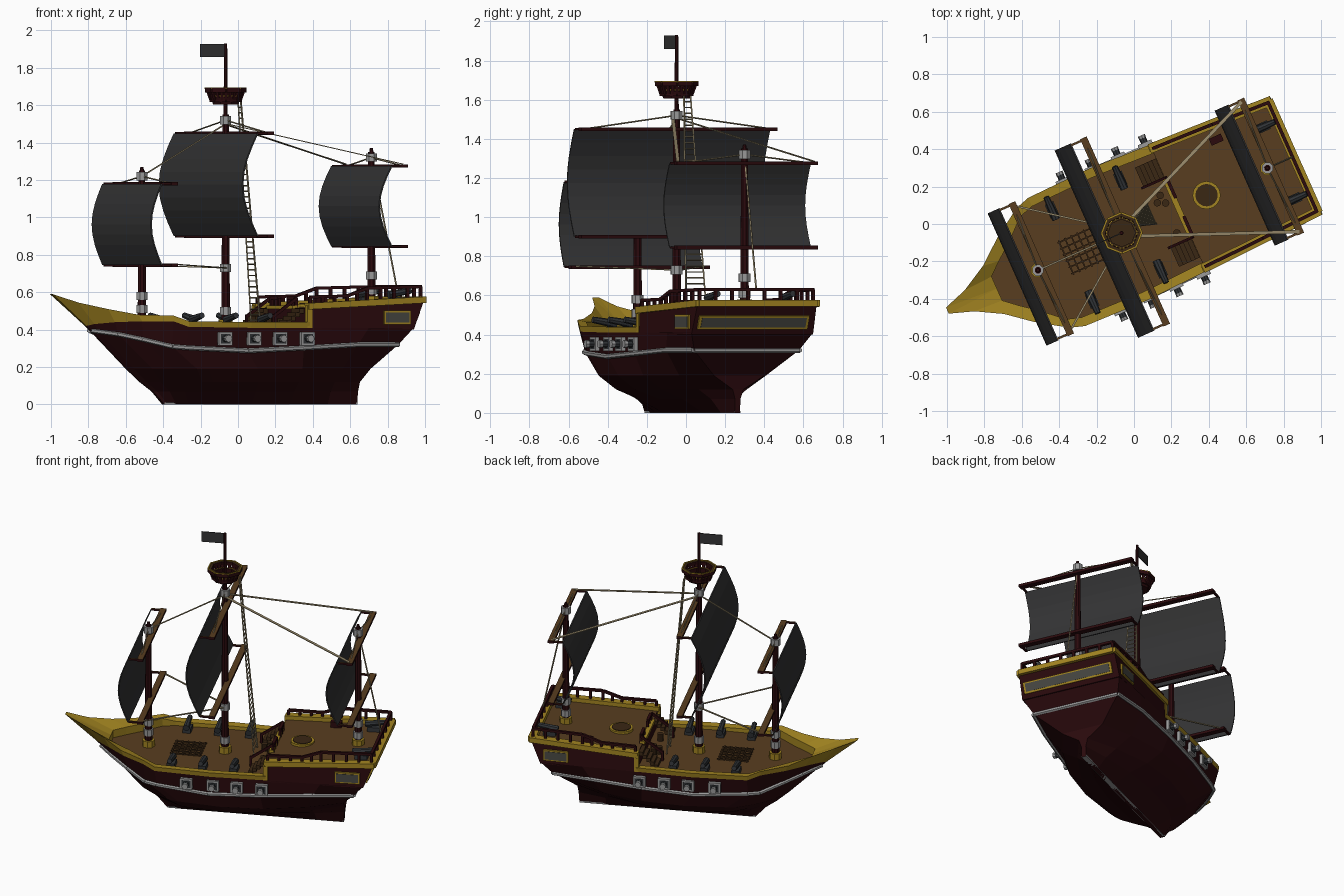
import bpy, bmesh, math
from mathutils import Vector as V, Matrix

cube = bpy.data.objects.get("Cube")
if cube:
    bpy.data.objects.remove(cube)

# The ship is built along x (bow at -x), then turned in plan
PLACE = Matrix.Translation((.007, -.0155, 0)) @ Matrix.Rotation(math.radians(24), 4, 'Z')
SIDES = (1, -1)


def material(name, r, g, b):
    m = bpy.data.materials.new(name)
    m.use_nodes = True
    m.diffuse_color = (r, g, b, 1)
    m.node_tree.nodes["Principled BSDF"].inputs["Base Color"].default_value = (r, g, b, 1)
    return m


RED = material("dark_red_wood", .024, .003, .004)
GOLD = material("gold_trim", .36, .23, .015)
DECK = material("deck_brown", .098, .047, .014)
BROWN = material("dark_brown", .042, .02, .007)
SAIL = material("charcoal_cloth", .034, .034, .035)
IRON = material("gun_iron", .03, .034, .038)
GREY = material("light_grey", .32, .32, .32)
ROPE = material("tan_rope", .32, .26, .15)
GLASS = material("window_grey", .065, .065, .055)


def finish(name, bm, *mats, rule=None):
    bmesh.ops.recalc_face_normals(bm, faces=bm.faces)
    if rule:
        for f in bm.faces:
            f.material_index = rule(f)
    mesh = bpy.data.meshes.new(name)
    bm.to_mesh(mesh)
    bm.free()
    for m in mats:
        mesh.materials.append(m)
    ob = bpy.data.objects.new(name, mesh)
    ob.matrix_world = PLACE
    bpy.context.collection.objects.link(ob)


def top_face(f):
    return int(f.normal.z > .9)


def beam(bm, a, b, wide, high, up=(0, 0, 1)):
    """Rectangular bar from a to b."""
    a, b = V(a), V(b)
    d = (b - a).normalized()
    side = V(up).cross(d).normalized()
    rot = Matrix((d, side, d.cross(side))).transposed().to_4x4()
    size = Matrix.Diagonal(((b - a).length, wide, high, 1))
    bmesh.ops.create_cube(bm, size=1, matrix=Matrix.Translation((a + b) / 2) @ rot @ size)


def rod(bm, a, b, r, r2=None, n=8):
    """Round bar or cone from a to b."""
    a, b = V(a), V(b)
    rot = (b - a).to_track_quat('Z', 'Y').to_matrix().to_4x4()
    bmesh.ops.create_cone(bm, cap_ends=True, segments=n, radius1=r, radius2=r if r2 is None else r2,
                          depth=(b - a).length, matrix=Matrix.Translation((a + b) / 2) @ rot)


def loft(bm, rows):
    """Skin neighbouring rows of points."""
    vs = [[bm.verts.new(p) for p in row] for row in rows]
    for r, s in zip(vs, vs[1:]):
        for i in range(len(r) - 1):
            bm.faces.new((r[i], r[i + 1], s[i + 1], s[i]))
    return vs


def interp(x, xs, ys):
    for i in range(len(xs) - 1):
        if x <= xs[i + 1]:
            return ys[i] + (ys[i + 1] - ys[i]) * (x - xs[i]) / (xs[i + 1] - xs[i])
    return ys[-1]


def flip(p):
    return (p[0], -p[1], p[2])


# Hull: keel, bilge, wale and sheer lines lofted from bow to stern
SHEER = [(-.9, .01, .42), (-.87, .05, .43), (-.79, .14, .44), (-.68, .25, .445), (-.54, .345, .445),
         (-.46, .37, .415), (-.1, .38, .41), (.25, .365, .41), (.6, .355, .41), (.87, .34, .41)]
KEYS = [0, .08, .2, .35, .55, .75, .9, 1]
LEVELS = [(-.445, .683, [.015] * 8, [0] * 8),
          (-.51, .688, [.01, .08, .13, .15, .14, .1, .05, .015], [.07] * 8),
          (-.58, .693, [.01, .12, .23, .27, .26, .2, .1, .03], [.12] * 8),
          (-.66, .705, [.01, .19, .3, .34, .345, .3, .21, .14], [.19] * 8),
          (-.87, .8, [.015, .16, .31, .37, .37, .36, .325, .293],
           [.395, .37, .31, .29, .285, .32, .32, .32])]
lines = []
for u0, u1, widths, heights in LEVELS:
    ts = [(p[0] + .9) / 1.77 for p in SHEER]
    lines.append([(u0 + (u1 - u0) * t, interp(t, KEYS, widths), interp(t, KEYS, heights)) for t in ts])
wale_line = lines[-1]
lines.append(SHEER)
bm = bmesh.new()
loft(bm, [[flip(p) for p in line] for line in reversed(lines)] + lines)
for end in (0, -1):
    loft(bm, [[line[end], flip(line[end])] for line in lines])
bmesh.ops.remove_doubles(bm, verts=bm.verts, dist=.0005)
finish("hull", bm, RED)

# Grey wale around the sides and across the stern
bm = bmesh.new()
for s in SIDES:
    pts = [(x, s * (y + .004), z) for x, y, z in wale_line]
    for a, b in zip(pts, pts[1:]):
        rod(bm, a, b, .013, n=6)
rod(bm, wale_line[-1], flip(wale_line[-1]), .013, n=6)
finish("wale", bm, GREY)
bm = bmesh.new()
beam(bm, (-.445, 0, .005), (.683, 0, .005), .034, .01)
finish("keel_strip", bm, GREY)

# Gold bulwark that sweeps up into the beak, with the main deck inside
CREST = [(-1.1, .018, .59), (-.97, .062, .545), (-.83, .14, .51), (-.7, .245, .48)]
CREST += [(x, y + .005, z + .03) for x, y, z in SHEER[4:8]]
INNER = [(-.81, 0), (-.81, .07), (-.74, .13), (-.65, .2)] + [(x, y - .045) for x, y, z in SHEER[4:8]]
inner_top = [(x, y, min(c[2] - .004, .465)) for (x, y), c in zip(INNER, CREST)]
inner_low = [(x, y, .408) for x, y in INNER]
bm = bmesh.new()
for s in SIDES:
    rows = [SHEER[:8], CREST, inner_top, inner_low]
    loft(bm, [[(x, s * y, z) for x, y, z in row] for row in rows])
loft(bm, [[SHEER[0], CREST[0]], [flip(SHEER[0]), flip(CREST[0])]])
loft(bm, [[CREST[0], inner_top[0]], [flip(CREST[0]), flip(inner_top[0])]])
finish("gold_bulwark", bm, GOLD)
bm = bmesh.new()
loft(bm, [[(x, y, .412) for x, y in INNER], [(x, -y, .412) for x, y in INNER]])
bmesh.ops.remove_doubles(bm, verts=bm.verts, dist=.0005)
finish("main_deck", bm, DECK)

# Raised stern castle
bm = bmesh.new()
low = [(.25, .365, .4), (.87, .34, .4)]
high = [(.25, .36, .515), (.93, .333, .55)]
rows = loft(bm, [low, high, [flip(p) for p in high], [flip(p) for p in low], low])
for i in (0, 1):
    bm.faces.new([r[i] for r in rows[:4]])
finish("stern_castle", bm, RED, DECK, rule=top_face)

bm = bmesh.new()
for s in SIDES:
    beam(bm, (.24, s * .35, .525), (.94, s * .321, .56), .052, .034)
    beam(bm, (.25, s * .352, .41), (.25, s * .352, .53), .03, .03, (1, 0, 0))
    beam(bm, (.69, s * .348, .465), (.85, s * .342, .465), .014, .075)
beam(bm, (.925, -.33, .56), (.925, .33, .56), .05, .034)
beam(bm, (.25, -.17, .52), (.25, .17, .52), .03, .02)
beam(bm, (.897, -.315, .463), (.897, .3, .463), .016, .075, (.42, 0, 1))
finish("castle_gold_trim", bm, GOLD)
bm = bmesh.new()
for s in SIDES:
    beam(bm, (.7, s * .35, .465), (.84, s * .344, .465), .016, .055)
beam(bm, (.9, -.3, .463), (.9, .285, .463), .016, .052, (.42, 0, 1))
finish("windows", bm, GLASS)

# Red balustrade round the castle
bm = bmesh.new()


def railing(a, b, count, base):
    beam(bm, a, b, .018, .016)
    for i in range(count + 1):
        p = V(a).lerp(V(b), i / count)
        beam(bm, (p.x, p.y, base), p, .016, .016, (1, 0, 0))


for s in SIDES:
    railing((.26, s * .345, .575), (.48, s * .338, .58), 3, .53)
    railing((.48, s * .338, .58), (.6, s * .333, .622), 2, .54)
    railing((.6, s * .333, .622), (.92, s * .318, .63), 4, .54)
railing((.92, -.318, .63), (.92, .318, .63), 7, .55)
for s in SIDES:
    railing((.26, s * .06, .57), (.26, s * .16, .57), 2, .5)
finish("balustrade", bm, RED)

# Stairs up to the castle
bm = bmesh.new()
for s in SIDES:
    for i in range(5):
        x, z = .14 + i * .024, .43 + i * .02
        beam(bm, (x, s * .18, z - .01), (x, s * .29, z - .01), .026, .025)
finish("stairs", bm, BROWN)
bm = bmesh.new()
for s in SIDES:
    beam(bm, (.12, s * .175, .47), (.26, s * .175, .57), .014, .016)
    beam(bm, (.12, s * .175, .41), (.12, s * .175, .48), .014, .014, (1, 0, 0))
finish("stair_rails", bm, RED)

# Masts, yards, sails: x, mast top, yard heights, yard half length, bulge, collar heights
RIGS = {"fore": (-.57, 1.27, 1.18, .745, .387, .062, (1.22, .58, .51)),
        "main": (-.08, 1.93, 1.45, .9, .548, .088, (1.52, .73, .5)),
        "mizzen": (.773, 1.37, 1.275, .845, .395, .073, (1.32, .69, .61))}
ropes = bmesh.new()
for name, (x, top, hi, lo, half, bulge, collars) in RIGS.items():
    neck = collars[0] + .03
    bm = bmesh.new()
    rod(bm, (x, 0, .41), (x, 0, neck), .025, .018)
    rod(bm, (x, 0, neck), (x, 0, top), .012, .009)
    finish(name + "_mast", bm, RED)
    bm = bmesh.new()
    for z in collars:
        rod(bm, (x, 0, z - .022), (x, 0, z + .022), .032)
    finish(name + "_collars", bm, GREY)
    bm = bmesh.new()
    base = .55 if name == "mizzen" else .425
    rod(bm, (x, 0, base - .02), (x, 0, base + .03), .04)
    finish(name + "_mast_foot", bm, GOLD)
    bm = bmesh.new()
    for z in (hi, lo):
        beam(bm, (x + .02, -half, z), (x + .02, half, z), .038, .018)
        for s in SIDES:
            beam(bm, (x - .055, s * (half - .01), z), (x + .02, s * (half - .01), z), .012, .012)
    finish(name + "_yards", bm, RED, DECK, rule=top_face)
    bm = bmesh.new()
    rows = []
    for back in (0, .008):
        arc = []
        for i in range(9):
            t = i / 8
            arc.append((x - .06 + back - bulge * math.sin(math.pi * t), lo + (hi - lo) * t))
        rows += arc if not back else arc[::-1]
    rows.append(rows[0])
    loft(bm, [[(a, -half, z), (a, half, z)] for a, z in rows])
    bmesh.ops.remove_doubles(bm, verts=bm.verts, dist=.0005)
    bmesh.ops.holes_fill(bm, edges=[e for e in bm.edges if e.is_boundary])
    finish(name + "_sail", bm, SAIL)
    for s in SIDES:
        rod(ropes, (x, 0, collars[0]), (x + .02, s * (half - .02), hi), .004, n=4)

# Stays between the masts and back to the stern
for s in SIDES:
    beam(ropes, (-.08, s * .02, 1.5), (.79, s * .38, 1.285), .018, .005)
    beam(ropes, (-.08, s * .02, .73), (-.55, s * .37, .75), .01, .006)
beam(ropes, (-.08, 0, 1.5), (-.57, 0, 1.22), .01, .006)
rod(ropes, (.773, 0, 1.33), (.92, 0, .63), .005, n=4)

# Rope ladder behind the main mast
foot, head = V((.11, .03, .42)), V((.01, .02, 1.62))
for s in SIDES:
    rod(ropes, foot + V((0, s * .06, 0)), head + V((0, s * .018, 0)), .005, n=4)
for i in range(1, 40):
    p, w = foot.lerp(head, i / 40), .06 - .042 * i / 40
    rod(ropes, p - V((0, w, 0)), p + V((0, w, 0)), .0035, n=4)
finish("rigging", ropes, ROPE)

# Crow's nest and flag
bm, rim = bmesh.new(), bmesh.new()
rod(bm, (-.08, 0, 1.605), (-.08, 0, 1.625), .072, .08)


def corner(i, r, z):
    a = math.pi * (i + .5) / 4
    return V((-.08 + r * math.cos(a), r * math.sin(a), z))


for i in range(8):
    beam(bm, corner(i, .08, 1.635), corner(i + 1, .08, 1.635), .014, .034)
    beam(bm, corner(i, .1, 1.68), corner(i + 1, .1, 1.68), .024, .022)
    beam(rim, corner(i, .108, 1.692), corner(i + 1, .108, 1.692), .008, .008)
    beam(rim, corner(i, .086, 1.65), corner(i + 1, .086, 1.65), .008, .007)
    for k in (0, 1 / 3, 2 / 3):
        a = corner(i, .082, 1.63).lerp(corner(i + 1, .082, 1.63), k)
        b = corner(i, .1, 1.68).lerp(corner(i + 1, .1, 1.68), k)
        beam(bm, a, b, .016, .012)
finish("crows_nest", bm, RED, BROWN, rule=top_face)
finish("crows_nest_trim", rim, GOLD)
bm = bmesh.new()
beam(bm, (-.23, 0, 1.893), (-.08, 0, 1.893), .006, .07)
finish("flag", bm, SAIL)

# Gun ports along both sides
frames, holes = bmesh.new(), bmesh.new()
for x in (-.254, -.084, .069, .228):
    for s in SIDES:
        y = s * .382
        beam(holes, (x - .032, y, .352), (x + .032, y, .352), .016, .062)
        for k in SIDES:
            beam(frames, (x - .038, y, .352 + k * .031), (x + .038, y, .352 + k * .031), .022, .011)
            beam(frames, (x + k * .034, y, .32), (x + k * .034, y, .385), .011, .022, (0, 1, 0))
        rod(holes, (x, y, .352), (x, y + s * .035, .352), .019)
        rod(frames, (x, y + s * .035, .352), (x, y + s * .052, .352), .02)
finish("gun_port_frames", frames, GREY)
finish("gun_ports", holes, IRON)

# Deck guns
guns, carts = bmesh.new(), bmesh.new()
spots = [(x, .27 * s, .412, 0, s) for x in (-.37, -.17, .03) for s in SIDES]
spots += [(.84, .21 * s, .545, 1, 0) for s in SIDES]
for x, y, z, dx, dy in spots:
    p, d = V((x, y, z)), V((dx, dy, 0))
    beam(carts, p - d * .045 + V((0, 0, .015)), p + d * .035 + V((0, 0, .015)), .05, .03)
    rod(guns, p - d * .06 + V((0, 0, .042)), p + d * .07 + V((0, 0, .064)), .022, .016)
finish("deck_guns", guns, IRON)
finish("gun_carriages", carts, IRON)

# Deck fittings: grating, round hatch, barrels and chest
bm = bmesh.new()
for i in range(6):
    k = -.09 + i * .036
    beam(bm, (-.315 + k, -.1, .416), (-.315 + k, .1, .416), .008, .01)
    beam(bm, (-.415, k, .416), (-.215, k, .416), .008, .009)
finish("hatch_grating", bm, BROWN)
bm = bmesh.new()
rod(bm, (.417, 0, .515), (.417, 0, .538), .075, n=16)
finish("round_hatch_rim", bm, GOLD)
bm = bmesh.new()
rod(bm, (.417, 0, .515), (.417, 0, .542), .06, n=16)
finish("round_hatch", bm, BROWN)
bm = bmesh.new()
beam(bm, (.55, .25, .55), (.62, .25, .55), .04, .04)
finish("chest", bm, RED)
bm = bmesh.new()
for x, y in ((.19, .1), (.2, .05), (.16, .07), (.19, -.12)):
    rod(bm, (x, y, .41), (x, y, .46), .02, n=10)
finish("barrels", bm, BROWN)
